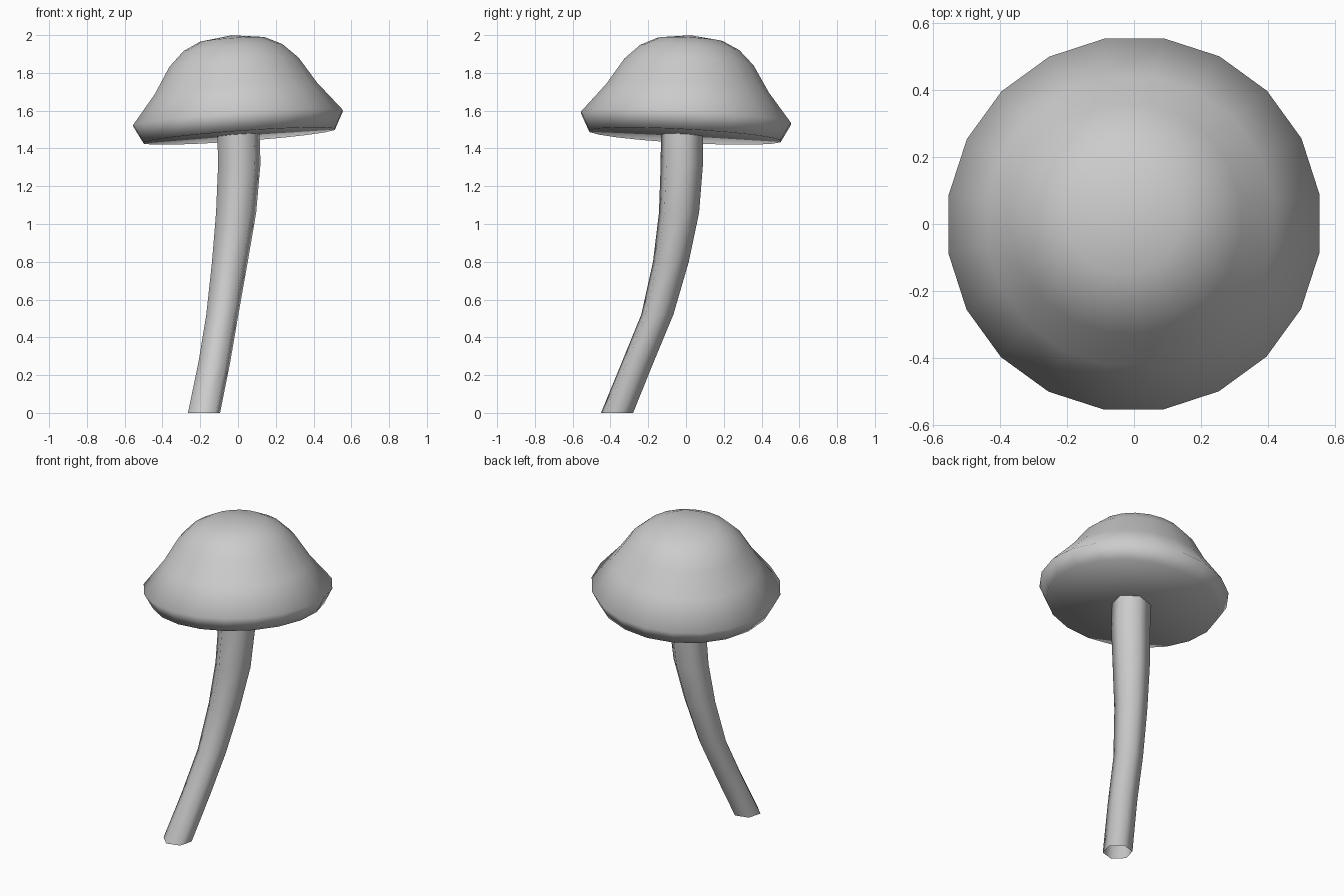
import bpy, bmesh
from math import cos, sin, radians, tau
from mathutils import Vector

if "Cube" in bpy.data.objects:
    bpy.data.objects.remove(bpy.data.objects["Cube"])


def loft(name, rings, sides, start, bottom_tip=None, top_tip=None):
    """Skin a stack of horizontal rings (x, y, z, radius), with optional centre tips."""
    bm = bmesh.new()
    loops = []
    for x, y, z, r in rings:
        loops.append([bm.verts.new((x + r * cos(start + tau * i / sides),
                                    y + r * sin(start + tau * i / sides), z))
                      for i in range(sides)])
    for a, b in zip(loops, loops[1:]):
        for i in range(sides):
            j = (i + 1) % sides
            bm.faces.new((a[i], a[j], b[j], b[i]))
    for tip, loop in ((bottom_tip, loops[0]), (top_tip, loops[-1])):
        if tip is not None:
            v = bm.verts.new((0, 0, tip))
            for i in range(sides):
                bm.faces.new((loop[i], loop[(i + 1) % sides], v))
    bmesh.ops.recalc_face_normals(bm, faces=bm.faces)
    for f in bm.faces:
        f.smooth = True
    mesh = bpy.data.meshes.new(name)
    bm.to_mesh(mesh)
    bm.free()
    obj = bpy.data.objects.new(name, mesh)
    bpy.context.collection.objects.link(obj)
    return obj


# Cap: 20-sided bell, tilted slightly about its rim centre
profile = [(0.513, -0.095), (0.563, 0.0), (0.436, 0.155),
           (0.347, 0.295), (0.266, 0.373), (0.175, 0.417)]
cap = loft("cap", [(0, 0, z, r) for r, z in profile], 20, radians(9),
           bottom_tip=-0.09, top_tip=0.441)
cap.location = (0, 0, 1.56)
cap.rotation_mode = 'QUATERNION'
cap.rotation_quaternion = Vector((0, 0, 1)).rotation_difference(Vector((-0.072, 0.054, 1)))

# Stem: curved six-sided tube, open at the base and widening towards the cap
loft("stem", [(-0.180, -0.365, 0.00, 0.088),
              (-0.125, -0.255, 0.27, 0.087),
              (-0.083, -0.152, 0.52, 0.088),
              (-0.043, -0.080, 0.80, 0.098),
              (-0.010, -0.037, 1.06, 0.110),
              (0.007, -0.022, 1.32, 0.116),
              (0.002, -0.021, 1.485, 0.116)], 6, radians(15))
